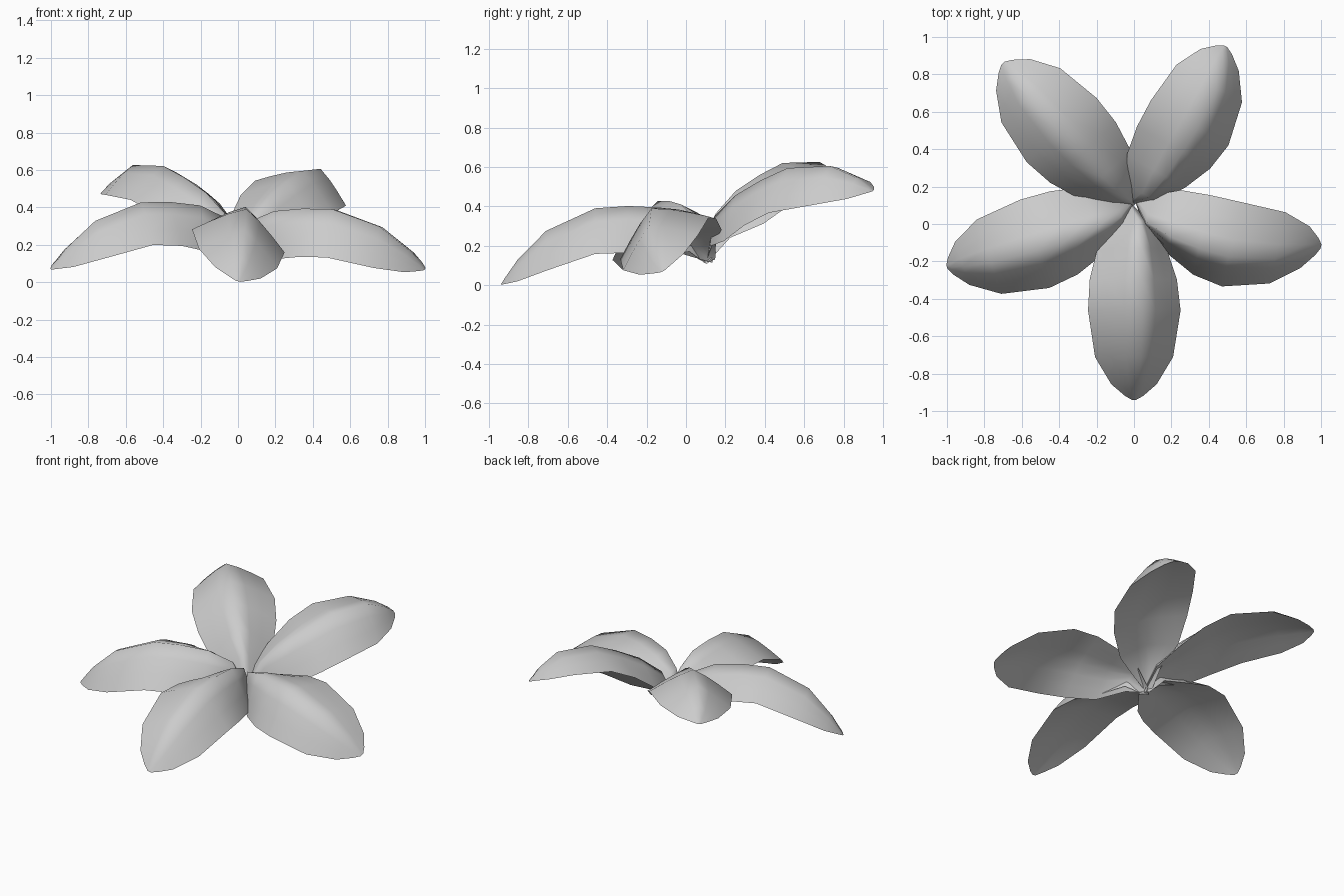
import bpy, bmesh, math
from mathutils import Vector

old = bpy.data.objects.get("Cube")
if old:
    bpy.data.objects.remove(old)

# Single soft grey
grey = bpy.data.materials.new("soft_grey")
grey.use_nodes = True
colour = (0.6, 0.6, 0.6, 1)
grey.diffuse_color = colour
grey.node_tree.nodes["Principled BSDF"].inputs["Base Color"].default_value = colour

# Shared petal profile: position along petal, half width, ridge rise, edge drop
PROFILE = [
    (0, .015, -.07, .02), (.08, .095, .16, .15), (.22, .19, .245, .21),
    (.38, .24, .285, .185), (.54, .255, .305, .175), (.78, .215, .235, .155),
    (.92, .125, .11, .08), (.98, .05, .03, .02), (1, .012, 0, 0),
]
COLUMNS = 6
UNDERSIDE_ARCH = .25
BASE = Vector((0, .1, .2))


def petal(name, tip, arch, roll, bow):
    """Solid petal: tent-shaped top over a flatter underside, rolled about its chord."""
    chord = Vector(tip) - BASE
    side = Vector((-chord.y, chord.x, 0)).normalized()
    up = Vector((0, 0, 1))
    c, s = math.cos(math.radians(roll)), math.sin(math.radians(roll))
    bm = bmesh.new()

    def point(t, across, height):
        sway = across * c - height * s + bow * math.sin(math.pi * t)
        return bm.verts.new(BASE + chord * t + side * sway + up * (across * s + height * c))

    top, under = [], []
    for t, half_width, rise, drop in PROFILE:
        upper, lower = [], []
        for i in range(COLUMNS + 1):
            u = 2 * i / COLUMNS - 1
            crown = 1 - abs(u) ** 1.2
            rim = arch * (rise - drop)
            upper.append(point(t, u * half_width, rim + arch * drop * crown))
            if i in (0, COLUMNS):
                lower.append(upper[-1])
            else:
                lower.append(point(t, u * half_width, rim + UNDERSIDE_ARCH * arch * drop * crown))
        top.append(upper)
        under.append(lower)
    for near, far, low_near, low_far in zip(top, top[1:], under, under[1:]):
        for i in range(COLUMNS):
            bm.faces.new((near[i], far[i], far[i + 1], near[i + 1]))
            bm.faces.new((low_near[i + 1], low_far[i + 1], low_far[i], low_near[i]))
        # Crisp rim between top and underside
        for j in (0, COLUMNS):
            bm.edges.get((near[j], far[j])).smooth = False
    bm.normal_update()
    for face in bm.faces:
        face.smooth = True
    mesh = bpy.data.meshes.new(name)
    bm.to_mesh(mesh)
    bm.free()
    mesh.materials.append(grey)
    obj = bpy.data.objects.new(name, mesh)
    bpy.context.collection.objects.link(obj)


# Five petals around the centre
petal("front_petal", (0, -.94, .005), 1, -14, -.03)
petal("left_petal", (1, -.12, .07), .94, 25, -.04)
petal("back_left_petal", (.49, .95, .48), .85, 20, 0)
petal("right_petal", (-1, -.23, .07), 1, -13, 0)
petal("back_right_petal", (-.7, .86, .48), .89, -6, 0)
